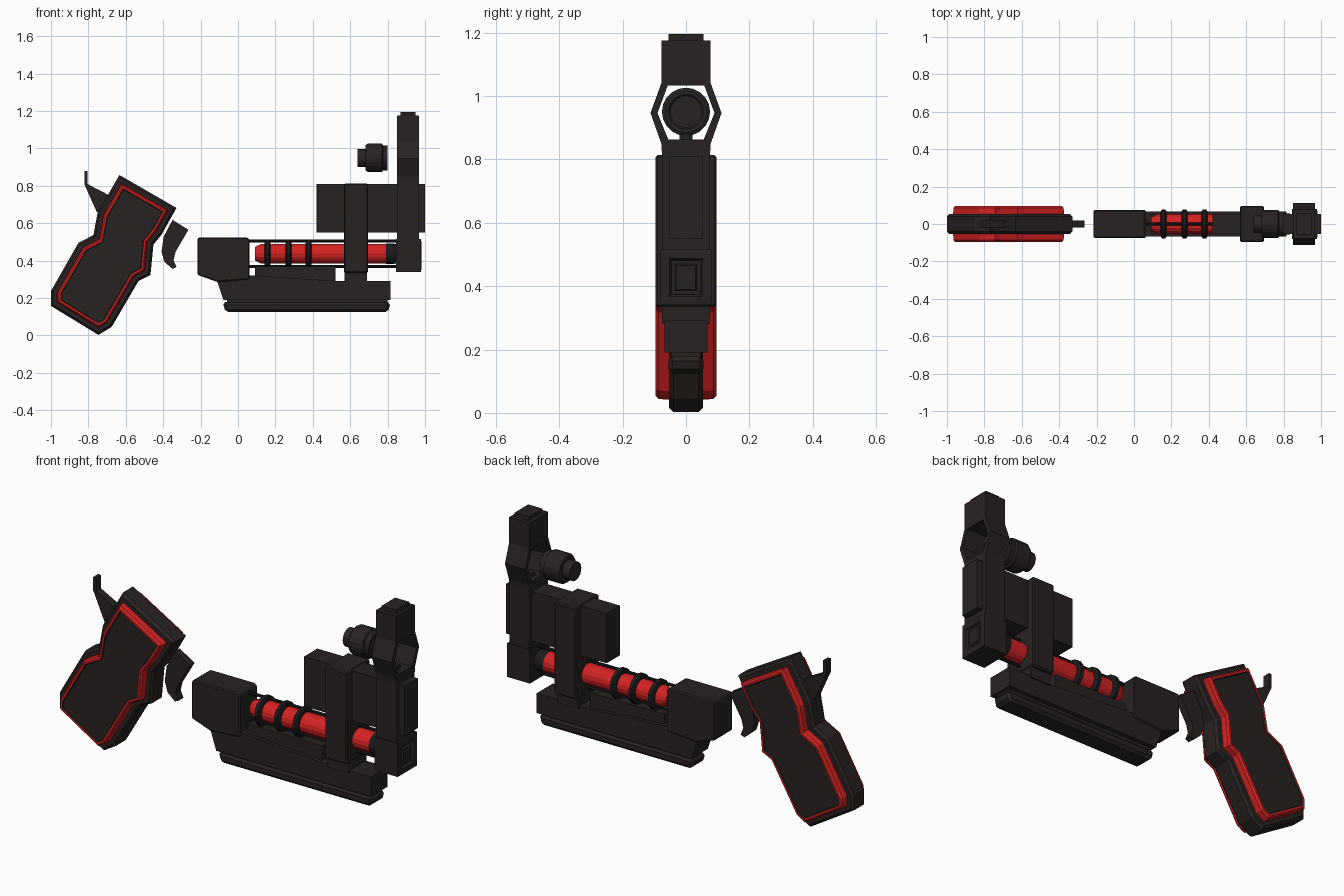
import bpy, bmesh, math
from mathutils import Matrix

if "Cube" in bpy.data.objects:
    bpy.data.objects.remove(bpy.data.objects["Cube"])


def material(name, col):
    m = bpy.data.materials.new(name)
    m.diffuse_color = (*col, 1)
    m.use_nodes = True
    m.node_tree.nodes["Principled BSDF"].inputs["Base Color"].default_value = m.diffuse_color
    return m


DARK = material("dark_metal", (0.022, 0.016, 0.016))
BLACK = material("black_ring", (0.012, 0.011, 0.011))
RED = material("red", (0.66, 0.016, 0.016))


def finish(name, bm, mats, bevel=0.0):
    bmesh.ops.recalc_face_normals(bm, faces=bm.faces)
    me = bpy.data.meshes.new(name)
    bm.to_mesh(me)
    bm.free()
    for m in mats:
        me.materials.append(m)
    ob = bpy.data.objects.new(name, me)
    bpy.context.collection.objects.link(ob)
    if bevel:
        b = ob.modifiers.new("bevel", 'BEVEL')
        b.width, b.segments, b.limit_method = bevel, 1, 'ANGLE'
    return ob


def prism_bm(pts, a, b, axis='y'):
    """Extrude a 2D profile (xz along y, or yz along x) from a to b."""
    bm = bmesh.new()
    place = (lambda p, t: (p[0], t, p[1])) if axis == 'y' else (lambda p, t: (t, p[0], p[1]))
    lo = [bm.verts.new(place(p, a)) for p in pts]
    hi = [bm.verts.new(place(p, b)) for p in pts]
    caps = [bm.faces.new(lo), bm.faces.new(hi)]
    n = len(pts)
    for i in range(n):
        j = (i + 1) % n
        bm.faces.new((lo[i], lo[j], hi[j], hi[i]))
    bmesh.ops.recalc_face_normals(bm, faces=bm.faces)
    return bm, caps


def prism(name, pts, a, b, axis='y', mat=DARK, bevel=0.0):
    return finish(name, prism_bm(pts, a, b, axis)[0], [mat], bevel)


def box(name, x0, x1, z0, z1, half, mat=DARK, bevel=0.0):
    return prism(name, [(x0, z0), (x1, z0), (x1, z1), (x0, z1)], -half, half, 'y', mat, bevel)


def lathe(name, z, profile, mat=DARK, sides=16):
    """Solid of revolution about an x-parallel axis, profile = (x, radius)."""
    bm = bmesh.new()
    rings = [[bm.verts.new((x, r * math.cos(2 * math.pi * k / sides),
                            z + r * math.sin(2 * math.pi * k / sides)))
              for k in range(sides)] for x, r in profile]
    bm.faces.new(rings[0])
    bm.faces.new(rings[-1])
    for p, q in zip(rings, rings[1:]):
        for k in range(sides):
            m = (k + 1) % sides
            bm.faces.new((p[k], p[m], q[m], q[k]))
    return finish(name, bm, [mat])


# Grip: chamfered core, raised red rim and dark side panels
grip = [(-.634, .858), (-.329, .682), (-.41, .537), (-.452, .487), (-.468, .323),
        (-.532, .291), (-.676, .045), (-.746, .003), (-1, .158), (-1, .238),
        (-.853, .495), (-.773, .537), (-.751, .655)]
bm, caps = prism_bm(grip, -.04, .04)
for face in caps:
    for thick, depth, mi in ((.012, .014, 0), (.021, 0, 0), (.002, .032, 1),
                             (.008, .010, 1), (.010, 0, 1), (.004, -.006, 0)):
        out = bmesh.ops.inset_region(bm, faces=[face], thickness=thick, depth=depth,
                                     use_even_offset=True, use_boundary=True)
        for f in out["faces"]:
            f.material_index = mi
finish("grip", bm, [DARK, RED])

# Hammer spur and trigger
prism("hammer", [(-.822, .88), (-.805, .88), (-.805, .81), (-.69, .75), (-.72, .65),
                 (-.755, .66), (-.822, .81)], -.02, .02)
prism("trigger", [(-.35, .618), (-.265, .565), (-.334, .447), (-.345, .404), (-.329, .366),
                  (-.35, .356), (-.393, .393), (-.409, .447), (-.398, .527)], -.02, .02)

# Receiver block, lower body, tray and bottom rail
prism("receiver", [(-.21, .525), (.05, .525), (.062, .51), (.062, .30), (-.11, .286),
                   (-.217, .324), (-.217, .515)], -.075, .075, bevel=.006)
prism("lower_body", [(-.11, .286), (-.078, .19), (.816, .19), (.816, .292), (.52, .292),
                     (.05, .322), (-.11, .33)], -.068, .068)
box("tray", .09, .52, .28, .37, .05)
box("rail_neck", -.06, .80, .17, .20, .045)
prism("bottom_rail", [(-.083, .178), (.816, .178), (.802, .125), (-.066, .125)],
      -.056, .056, bevel=.014)

# Red barrel with guide rods, rings and end nut
BZ = .437
lathe("barrel", BZ, [(.09, .036), (.125, .053), (.80, .053)], RED)
for z in (.506, .368):
    lathe("guide_rod", z, [(.04, .008), (.86, .008)], BLACK, 8)
for x in (.158, .27, .377):
    lathe("barrel_ring", BZ, [(x - .015, .068), (x - .009, .077), (x + .009, .077),
                              (x + .015, .068)], BLACK)
lathe("end_nut", BZ, [(.785, .05), (.795, .056), (.83, .056), (.86, .045)], BLACK)

# Upper housing, clamp band and its lower stem
box("upper_housing", .42, 1.0, .55, .81, .054)
box("clamp_band", .567, .695, .335, .813, .096, bevel=.006)
box("clamp_stem", .57, .69, .28, .34, .075)

# Front post and foot with a recessed square
box("front_post", .85, .967, .45, .82, .076)
box("post_neck", .85, .967, .815, .863, .056)
bm, caps = prism_bm([(-.08, .34), (.08, .34), (.08, .515), (-.08, .515)], .845, .978, 'x')
for thick, depth in ((.012, 0.002), (.016, 0), (.006, -.012), (.012, 0), (.004, .008)):
    bmesh.ops.inset_region(bm, faces=[caps[1]], thickness=thick, depth=depth,
                           use_even_offset=True, use_boundary=True)
finish("post_foot", bm, [DARK])

# Sight frame: two mirrored bent arms, top block and cap
for s in (-1, 1):
    arm = [(.045, .82), (.076, .82), (.078, .85), (.112, .946), (.078, 1.04), (.055, 1.04),
           (.09, .946), (.056, .863), (.045, .863)]
    prism("sight_arm", [(s * y, z) for y, z in arm], .85, .967, 'x')
box("sight_top", .85, .967, 1.033, 1.175, .078)
box("sight_cap", .868, .95, 1.17, 1.195, .056)
box("sight_stub", .88, .93, .86, .88, .011)

# Scope cylinder
lathe("scope", .95, [(.638, .048), (.683, .048), (.683, .068), (.695, .076), (.77, .076),
                     (.775, .067), (.80, .067), (.80, .055), (.795, .05)], DARK, 20)
